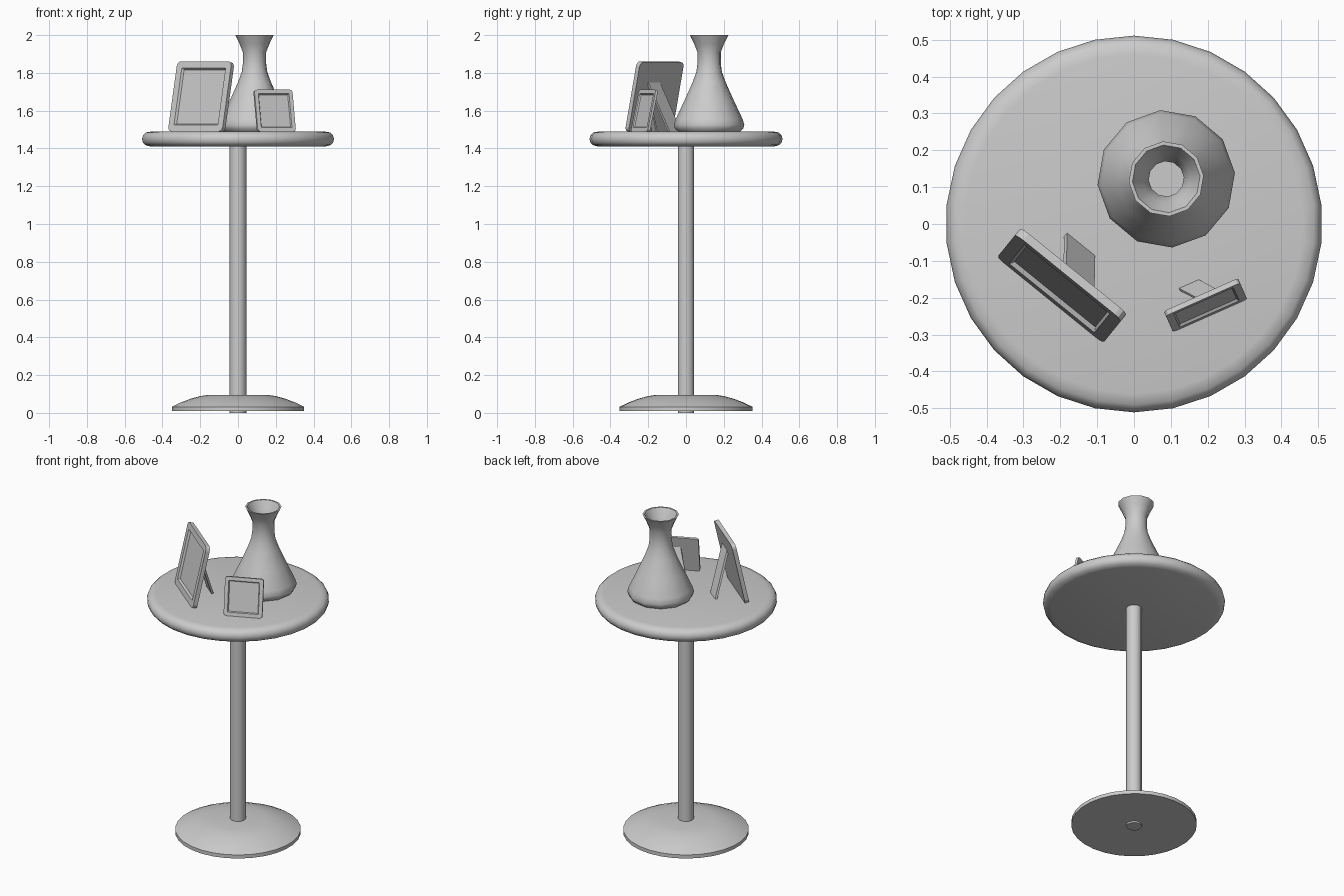
import bpy, bmesh, math
from mathutils import Matrix, Vector

if "Cube" in bpy.data.objects:
    bpy.data.objects.remove(bpy.data.objects["Cube"])

grey = bpy.data.materials.new("plain grey")
grey.use_nodes = True
grey.diffuse_color = (0.6, 0.6, 0.6, 1)
grey.node_tree.nodes["Principled BSDF"].inputs["Base Color"].default_value = (0.6, 0.6, 0.6, 1)


def skin(name, loops, matrix=None, smooth=True):
    """Join rings of equal point count into a solid, capping both ends."""
    bm = bmesh.new()
    rings = [[bm.verts.new(p) for p in loop] for loop in loops]
    n = len(rings[0])
    for a, b in zip(rings, rings[1:]):
        for i in range(n):
            j = (i + 1) % n
            bm.faces.new((a[i], a[j], b[j], b[i]))
    bm.faces.new(rings[0][::-1])
    bm.faces.new(rings[-1])
    bmesh.ops.recalc_face_normals(bm, faces=bm.faces)
    mesh = bpy.data.meshes.new(name)
    bm.to_mesh(mesh)
    bm.free()
    mesh.materials.append(grey)
    obj = bpy.data.objects.new(name, mesh)
    bpy.context.collection.objects.link(obj)
    if matrix:
        obj.matrix_world = matrix
    if smooth:
        bpy.ops.object.select_all(action='DESELECT')
        obj.select_set(True)
        bpy.context.view_layer.objects.active = obj
        bpy.ops.object.shade_smooth_by_angle(angle=math.radians(40))
    return obj


def lathe(name, profile, sides, start=90, centre=(0, 0)):
    """Revolve (radius, height) points about a vertical axis."""
    angles = [math.radians(start) + math.tau * i / sides for i in range(sides)]
    return skin(name, [[(centre[0] + r * math.cos(a), centre[1] + r * math.sin(a), z)
                        for a in angles] for r, z in profile])


def rounded_rect(w, h, r, y, mid):
    """Rounded rectangle in the xz plane, centred at height mid."""
    pts = []
    for k, (sx, sz) in enumerate([(1, 1), (-1, 1), (-1, -1), (1, -1)]):
        for s in range(4):
            a = math.radians(90 * k + 30 * s)
            pts.append((sx * (w / 2 - r) + r * math.cos(a), y,
                        mid + sz * (h / 2 - r) + r * math.sin(a)))
    return pts


def picture_frame(name, x, y, turn, scale):
    """Leaning frame with a recessed picture and a skewed support leg."""
    place = (Matrix.Translation((x, y, TOP)) @ Matrix.Rotation(math.radians(turn), 4, 'Z')
             @ Matrix.Scale(scale, 4))
    lean = Matrix.Rotation(math.radians(-12.3), 4, 'X')
    w, h, thick, border = 0.37, 0.38, 0.024, 0.036
    mid = h / 2
    skin(name, [
        rounded_rect(w, h, 0.025, thick, mid),
        rounded_rect(w, h, 0.025, 0, mid),
        rounded_rect(w - 2 * border, h - 2 * border, 0.004, 0, mid),
        rounded_rect(w - 2 * border - 0.016, h - 2 * border - 0.016, 0.003, 0.012, mid),
    ], place @ lean, smooth=False)
    # support leg
    foot, head = Vector((-0.03, 0.171, 0)), Vector((0.04, 0.082, 0.26))
    half, depth = Vector((0.049, 0, 0)), Vector((0, 0.013, 0))
    skin(name + "_leg", [[c - half - depth, c + half - depth, c + half, c - half]
                         for c in (foot, head)], place, smooth=False)


TOP = 1.49

# table
lathe("table_top", [(0.465, 1.41), (0.495, 1.418), (0.507, 1.433), (0.511, 1.452),
                    (0.505, 1.471), (0.49, 1.485), (0.46, TOP)], 30)
lathe("table_pole", [(0.045, 0), (0.045, 1.42)], 10, start=0)
lathe("table_base", [(0.352, 0.01), (0.352, 0.032), (0.305, 0.055), (0.255, 0.074),
                     (0.205, 0.088), (0.155, 0.096), (0.04, 0.096)], 30)

# hollow vase, outside up and inside down
lathe("vase", [(0.165, TOP), (0.182, 1.505), (0.187, 1.525), (0.178, 1.555), (0.133, 1.65),
               (0.088, 1.75), (0.068, 1.805), (0.062, 1.85), (0.062, 1.91), (0.08, 1.955),
               (0.102, 2.0), (0.092, 2.0), (0.066, 1.95), (0.048, 1.91), (0.048, 1.83),
               (0.076, 1.75), (0.12, 1.65), (0.168, 1.54), (0.168, 1.51)],
      12, start=5, centre=(0.0875, 0.1225))

# picture frames
picture_frame("large_frame", -0.228, -0.207, -39, 1.0)
picture_frame("small_frame", 0.2065, -0.2485, 23.9, 0.595)
